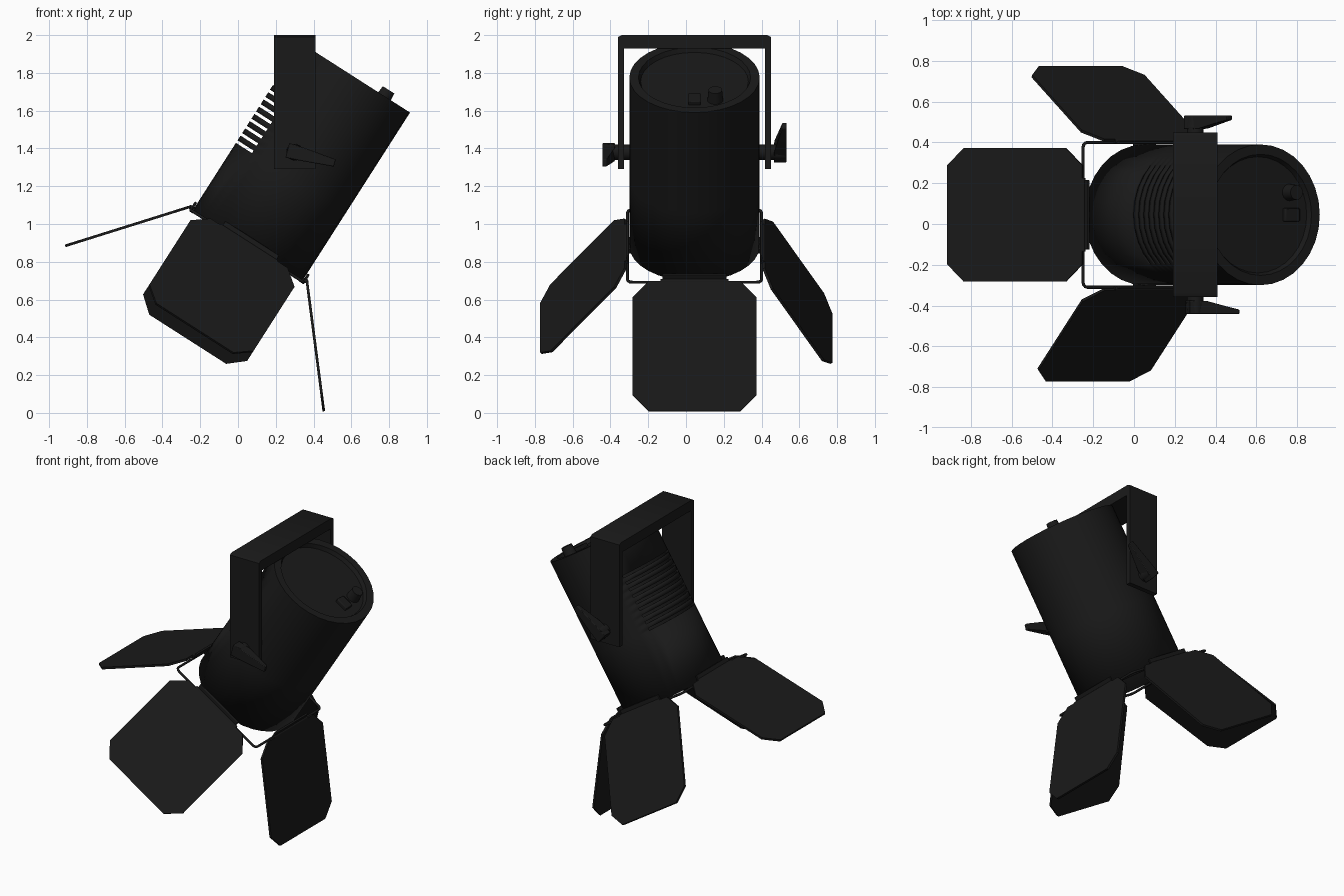
import bpy, bmesh, math
from mathutils import Matrix, Vector

if "Cube" in bpy.data.objects:
    bpy.data.objects.remove(bpy.data.objects["Cube"])

# Lamp frame: local z runs up the barrel axis, origin at the open front end
TILT = Matrix.Translation((0.049, 0.045, 0.883)) @ Matrix.Rotation(math.radians(32.6), 4, 'Y')
R = 0.345
black = bpy.data.materials.new("black_paint")
black.diffuse_color = (0.01, 0.01, 0.01, 1)
black.use_nodes = True
black.node_tree.nodes["Principled BSDF"].inputs["Base Color"].default_value = black.diffuse_color


def finish(name, bm, matrix, bevel=0, solid=0):
    bmesh.ops.recalc_face_normals(bm, faces=bm.faces)
    me = bpy.data.meshes.new(name)
    bm.to_mesh(me)
    bm.free()
    me.materials.append(black)
    me.shade_smooth()
    me.set_sharp_from_angle(angle=math.radians(35))
    ob = bpy.data.objects.new(name, me)
    bpy.context.collection.objects.link(ob)
    ob.matrix_world = matrix
    if solid:
        m = ob.modifiers.new("thickness", 'SOLIDIFY')
        m.thickness, m.offset = solid, -1
    if bevel:
        m = ob.modifiers.new("bevel", 'BEVEL')
        m.width, m.segments = bevel, 2
    return ob


def box(name, centre, size, matrix, bevel=0):
    bm = bmesh.new()
    bmesh.ops.create_cube(bm, size=1, matrix=Matrix.Translation(centre) @ Matrix.Diagonal((*size, 1)))
    return finish(name, bm, matrix, bevel)


def cylinder(name, r1, r2, a, b, matrix, sides=20):
    a, b = Vector(a), Vector(b)
    d = b - a
    place = Matrix.Translation((a + b) / 2) @ d.to_track_quat('Z', 'Y').to_matrix().to_4x4()
    bm = bmesh.new()
    bmesh.ops.create_cone(bm, cap_ends=True, segments=sides, radius1=r1, radius2=r2,
                          depth=d.length, matrix=place)
    return finish(name, bm, matrix)


def prism(name, pts, depth, matrix, bevel=0):
    """Outline in local xy, extruded along local z about its middle."""
    bm = bmesh.new()
    f = bm.faces.new([bm.verts.new((x, y, -depth / 2)) for x, y in pts])
    new = bmesh.ops.extrude_face_region(bm, geom=[f])['geom']
    bmesh.ops.translate(bm, vec=(0, 0, depth), verts=[v for v in new if isinstance(v, bmesh.types.BMVert)])
    return finish(name, bm, matrix, bevel)


def lathe(name, profile, sides=32, skip=lambda ring, seg: False, solid=0):
    bm = bmesh.new()
    rings = [[bm.verts.new((r * math.cos(2 * math.pi * i / sides), r * math.sin(2 * math.pi * i / sides), z))
              for i in range(sides)] for r, z in profile]
    for k in range(len(rings) - 1):
        for i in range(sides):
            j = (i + 1) % sides
            if not skip(k, i):
                bm.faces.new((rings[k][i], rings[k][j], rings[k + 1][j], rings[k + 1][i]))
    bm.faces.new(rings[-1])
    return finish(name, bm, TILT, solid=solid)


# Barrel with vent slots through the upper wall and a recessed back cap
profile = [(R, 0)]
for n in range(9):
    z = 0.428 + 0.0455 * n
    profile += [(R, z), (R, z + 0.016)]
profile += [(R, 1.06), (0.297, 1.06), (0.285, 1.035)]
lathe("barrel", profile, solid=0.012,
      skip=lambda k, i: k % 2 == 1 and k < 18 and 12 <= i < 20)

# Lens inside the open end
lathe("lens", [(R - 0.012, 0.16), (0.3, 0.145), (0.2, 0.115), (0.1, 0.098), (0.03, 0.093)])

# Cable gland and switch on the back cap
cylinder("cable_gland", 0.042, 0.036, (0.185, 0.11, 1.03), (0.185, 0.11, 1.1), TILT)
box("switch", (0.19, 0.0, 1.043), (0.085, 0.065, 0.03), TILT, 0.005)

# Square wire gel frame
cu = bpy.data.curves.new("gel_frame", 'CURVE')
cu.dimensions = '3D'
cu.bevel_depth, cu.bevel_resolution = 0.008, 2
sp = cu.splines.new('POLY')
path = []
for q in range(4):
    for s in range(4):
        a = math.pi / 2 * (q + s / 3)
        c = math.pi / 2 * q + math.pi / 4
        path.append((0.33 * math.copysign(1, math.cos(c)) + 0.025 * math.cos(a),
                     0.33 * math.copysign(1, math.sin(c)) + 0.025 * math.sin(a), 0.0, 1))
sp.points.add(len(path) - 1)
for p, co in zip(sp.points, path):
    p.co = co
sp.use_cyclic_u = True
cu.materials.append(black)
frame = bpy.data.objects.new("gel_frame", cu)
bpy.context.collection.objects.link(frame)
frame.matrix_world = TILT

# Four barn doors, each with a hinge rod, hinge plate and mounting clip
c, w, L = 0.085, 0.327, 0.695
octagon = [(0, -w + c), (c, -w), (L - c, -w), (L, -w + c), (L, w - c), (L - c, w), (c, w), (0, w - c)]
for label, turn, flare in (("lower", 0, 40), ("right", 90, 31), ("upper", 180, 40), ("left", 270, 40)):
    side = TILT @ Matrix.Rotation(math.radians(turn), 4, 'Z')
    hinge = side @ Matrix.Translation((0.366, 0, 0.014)) @ Matrix.Rotation(math.radians(90 - flare), 4, 'Y')
    prism(label + "_barn_door", octagon, 0.014, hinge)
    cylinder(label + "_hinge_rod", 0.012, 0.012, (0.362, -0.18, 0.012), (0.362, 0.18, 0.012), side, 12)
    box(label + "_hinge_plate", (0.354, 0, 0.025), (0.014, 0.34, 0.05), side, 0.003)
    box(label + "_clip", (0.345, 0, 0.005), (0.03, 0.12, 0.03), side, 0.004)

# Yoke: one inverted U profile extruded along x
o, i = 0.404, 0.372
u = [(-o, 1.29), (-o, 1.99), (-o + 0.02, 2.0), (o - 0.02, 2.0), (o, 1.99), (o, 1.29),
     (i, 1.29), (i, 1.93), (-i, 1.93), (-i, 1.29)]
yz_to_world = Matrix(((0, 0, 1, 0.3), (1, 0, 0, 0.045), (0, 1, 0, 0), (0, 0, 0, 1)))
prism("yoke", u, 0.22, yz_to_world)

# Pivots and clamp levers on both arms
for label, s, angle in (("left", -1, -15), ("right", 1, 40)):
    at = Matrix.Translation((0.3, 0.045, 1.38))
    cylinder(label + "_pivot", 0.04, 0.04, (0, s * 0.33, 0), (0, s * 0.455, 0), at)
    cylinder(label + "_knob", 0.044, 0.04, (0, s * 0.43, 0), (0, s * 0.482, 0), at)
    # wedge-shaped lever, seen along its thickness and swung about the pivot
    swing = at @ Matrix.Rotation(math.radians(-angle), 4, 'Y') @ Matrix.Rotation(math.radians(90), 4, 'X')
    wedge = [(-0.04, -0.04), (0.05, -0.035), (0.22, -0.02), (0.22, 0.02), (0.05, 0.035), (-0.04, 0.04)]
    lever = prism(label + "_lever", wedge, 0.04, swing, 0.004)
    for v in lever.data.vertices:
        outer = 0.487 if v.co.z * -s > 0 else (0.42 if v.co.x < 0.1 else 0.465)
        v.co.z = -s * outer
